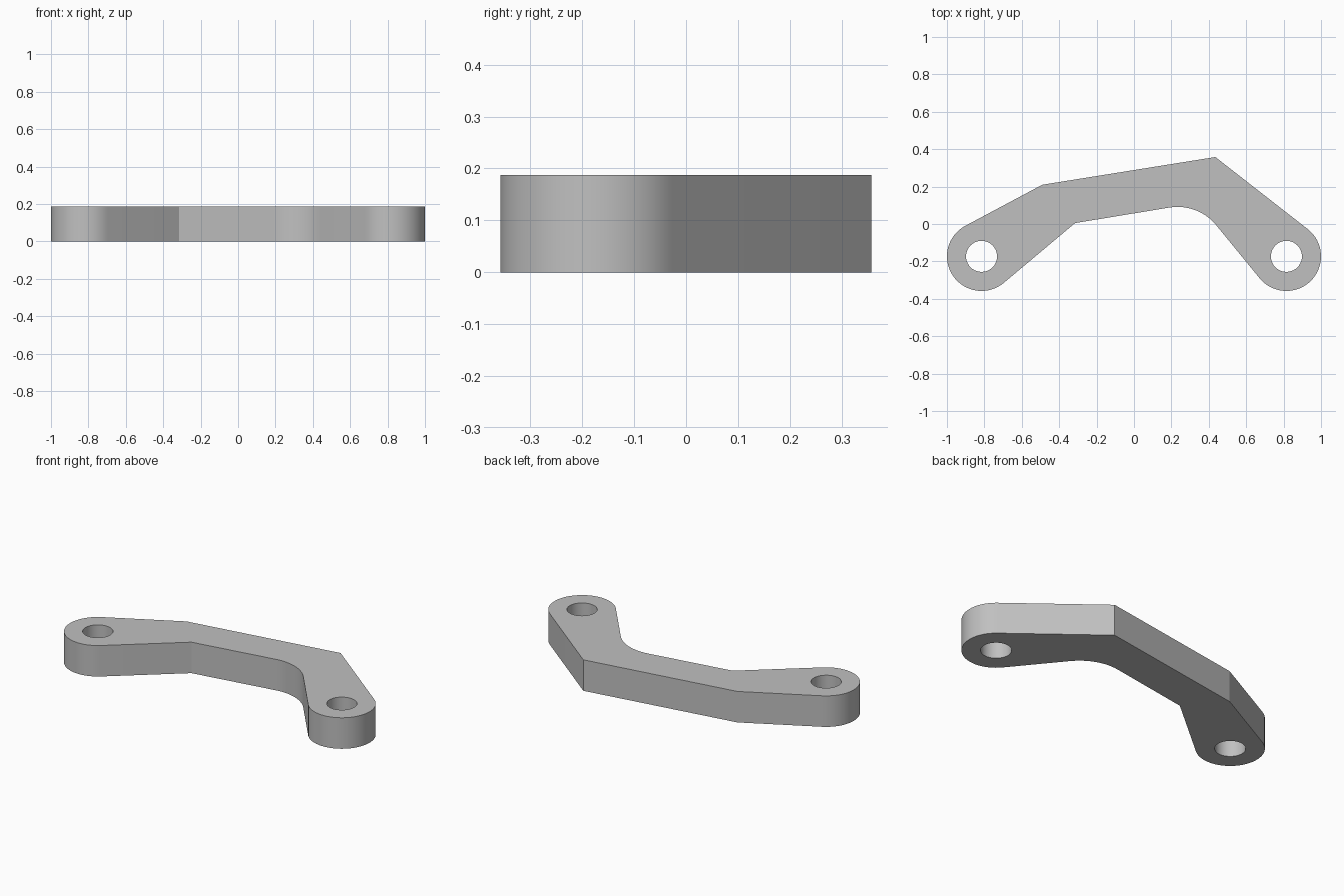
import bpy, bmesh, math
from mathutils import Vector

cube = bpy.data.objects.get("Cube")
if cube:
    bpy.data.objects.remove(cube, do_unlink=True)

THICK = 0.187
BOSS_R, HOLE_R = 0.185, 0.083
left_eye = Vector((-0.815, -0.173))
right_eye = Vector((0.815, -0.173))


def arc(centre, radius, start, end, steps):
    return [centre + radius * Vector((math.cos(a), math.sin(a)))
            for a in (start + (end - start) * i / steps for i in range(steps + 1))]


def tangent_angle(point, centre, side):
    """Angle on the boss circle where the line from point touches it."""
    d = point - centre
    return math.atan2(d.y, d.x) + side * math.acos(BOSS_R / d.length)


def boss(centre, first, last):
    """Counter-clockwise boss arc between the tangents from two corners."""
    a = tangent_angle(first, centre, 1)
    b = tangent_angle(last, centre, -1)
    return arc(centre, BOSS_R, a, a + (b - a) % math.tau, 32)


def fillet(before, corner, after, radius):
    """Rounded inside corner tangent to both neighbouring edges."""
    u, v = (before - corner).normalized(), (after - corner).normalized()
    half = u.angle(v) / 2
    centre = corner + (u + v).normalized() * radius / math.sin(half)
    t = corner + u * radius / math.tan(half) - centre
    start = math.atan2(t.y, t.x)
    return arc(centre, radius, start, start - (math.pi - 2 * half), 14)


# Corner points of the bent arm
outer_left, outer_right = Vector((-0.49, 0.21)), Vector((0.435, 0.358))
inner_left, inner_right = Vector((-0.315, 0.005)), Vector((0.342, 0.113))

# Counter-clockwise outline
left_arc = boss(left_eye, outer_left, inner_left)
right_arc = boss(right_eye, inner_right, outer_right)
bend = fillet(inner_left, inner_right, right_arc[0], 0.267)
outline = [outer_right, outer_left] + left_arc + [inner_left] + bend + right_arc
holes = [arc(c, HOLE_R, 0, math.tau, 40)[:-1] for c in (left_eye, right_eye)]

# Fill the outline around the holes and extrude it
bm = bmesh.new()
for loop in [outline] + holes:
    verts = [bm.verts.new((p.x, p.y, 0)) for p in loop]
    for i, v in enumerate(verts):
        bm.edges.new((v, verts[i - 1]))
bmesh.ops.triangle_fill(bm, use_beauty=True, edges=bm.edges[:], normal=(0, 0, 1))
top = bmesh.ops.extrude_face_region(bm, geom=bm.faces[:], use_keep_orig=True)["geom"]
bmesh.ops.translate(bm, vec=(0, 0, THICK),
                    verts=[g for g in top if isinstance(g, bmesh.types.BMVert)])
bmesh.ops.recalc_face_normals(bm, faces=bm.faces[:])
mesh = bpy.data.meshes.new("link_arm")
bm.to_mesh(mesh)
bm.free()

link = bpy.data.objects.new("link_arm", mesh)
bpy.context.collection.objects.link(link)

# Plain grey metal
grey = bpy.data.materials.new("plain_grey")
grey.use_nodes = True
colour = (0.53, 0.53, 0.53, 1)
grey.diffuse_color = colour
grey.node_tree.nodes["Principled BSDF"].inputs["Base Color"].default_value = colour
mesh.materials.append(grey)

# Smooth curved walls, crisp rims and corners
bpy.ops.object.select_all(action='DESELECT')
link.select_set(True)
bpy.context.view_layer.objects.active = link
bpy.ops.object.shade_smooth_by_angle(angle=math.radians(15))
